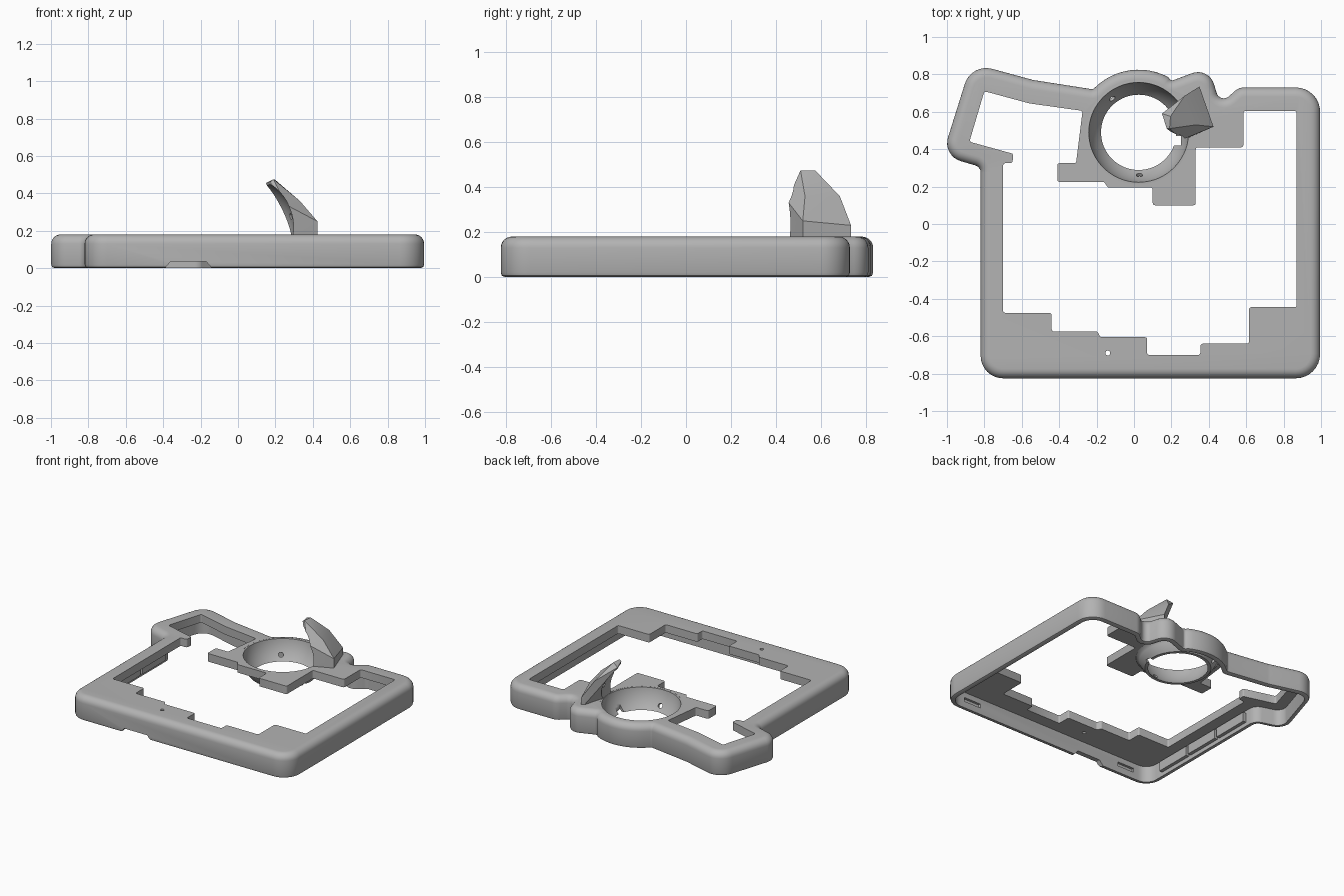
import bpy, bmesh, math
from mathutils import Vector, Matrix

if "Cube" in bpy.data.objects:
    bpy.data.objects.remove(bpy.data.objects["Cube"])

grey = bpy.data.materials.new("matte_grey")
grey.use_nodes = True
grey.diffuse_color = (0.45, 0.45, 0.45, 1)
grey.node_tree.nodes["Principled BSDF"].inputs["Base Color"].default_value = (0.45, 0.45, 0.45, 1)

HEIGHT, PLATE, WALL = 0.18, 0.12, 0.035
CX, CY, CZ, BALL = 0.025, 0.49, 0.22, 0.27


def make(name, bm):
    bmesh.ops.recalc_face_normals(bm, faces=bm.faces)
    mesh = bpy.data.meshes.new(name)
    bm.to_mesh(mesh)
    bm.free()
    mesh.materials.append(grey)
    ob = bpy.data.objects.new(name, mesh)
    bpy.context.collection.objects.link(ob)
    return ob


def fillet(corners, steps=8):
    """Round each (x, y, radius) corner of a closed outline."""
    out = []
    for i, (x, y, r) in enumerate(corners):
        p = Vector((x, y))
        a = Vector(corners[i - 1][:2]) - p
        b = Vector(corners[(i + 1) % len(corners)][:2]) - p
        if r == 0:
            out.append(p)
            continue
        half = a.angle(b) / 2
        d = min(r / math.tan(half), a.length * 0.48, b.length * 0.48)
        r = d * math.tan(half)
        c = p + (a.normalized() + b.normalized()).normalized() * (r / math.sin(half))
        s, e = p + a.normalized() * d - c, p + b.normalized() * d - c
        turn = math.atan2(s.x * e.y - s.y * e.x, s.dot(e))
        out += [c + Matrix.Rotation(turn * k / steps, 2) @ s for k in range(steps + 1)]
    return out


def inset(pts, d):
    """Move a counter-clockwise outline inwards."""
    out = []
    for i, p in enumerate(pts):
        a = (p - pts[i - 1]).normalized()
        b = (pts[(i + 1) % len(pts)] - p).normalized()
        n = Vector((-a.y - b.y, a.x + b.x)).normalized()
        out.append(p + n * d / max(0.5, n.dot(Vector((-a.y, a.x)))))
    return out


def loft(name, pts, profile):
    """Stack insets of an outline; profile holds (inset, z)."""
    bm = bmesh.new()
    rings = [[bm.verts.new((p.x, p.y, z)) for p in inset(pts, d)] for d, z in profile]
    n = len(pts)
    for lo, hi in zip(rings, rings[1:]):
        for i in range(n):
            j = (i + 1) % n
            bm.faces.new((lo[i], lo[j], hi[j], hi[i]))
    bm.faces.new(rings[0][::-1])
    bm.faces.new(rings[-1])
    return make(name, bm)


def box(name, x0, x1, y0, y1, z0, z1):
    bm = bmesh.new()
    m = Matrix.Translation(((x0 + x1) / 2, (y0 + y1) / 2, (z0 + z1) / 2))
    bmesh.ops.create_cube(bm, size=1, matrix=m @ Matrix.Diagonal((x1 - x0, y1 - y0, z1 - z0, 1)))
    return make(name, bm)


def rod(r, length, matrix):
    bm = bmesh.new()
    bmesh.ops.create_cone(bm, cap_ends=True, segments=64 if r > 0.1 else 16,
                          radius1=r, radius2=r, depth=length, matrix=matrix)
    return make("rod_cutter", bm)


def cut(ob, cutter):
    cutter.hide_render = True
    mod = ob.modifiers.new("cut", 'BOOLEAN')
    mod.operation, mod.solver, mod.object = 'DIFFERENCE', 'EXACT', cutter
    bpy.context.view_layer.objects.active = ob
    bpy.ops.object.modifier_apply(modifier=mod.name)
    bpy.data.objects.remove(cutter)


def smooth(ob, angle=35):
    bpy.ops.object.select_all(action='DESELECT')
    ob.select_set(True)
    bpy.context.view_layer.objects.active = ob
    bpy.ops.object.shade_smooth_by_angle(angle=math.radians(angle))


# Outer outline, counter-clockwise, with the ring bulge on the back edge
arc = [(CX + 0.335 * math.cos(math.radians(t)), CY + 0.335 * math.sin(math.radians(t)), 0)
       for t in range(62, 129, 6)]
outline = fillet([(-0.82, -0.825, 0.12), (0.995, -0.825, 0.13), (0.995, 0.73, 0.13),
                  (0.56, 0.73, 0.08), (0.46, 0.64, 0.04), (0.4, 0.84, 0.09),
                  (0.2, 0.765, 0.02)] + arc +
                 [(-0.22, 0.72, 0.02), (-0.54, 0.77, 0.2), (-0.87, 0.86, 0.12),
                  (-1.025, 0.365, 0.12), (-0.82, 0.305, 0.04)])

# Frame shell: rounded top edge, small bottom edge, hollow underneath
R = 0.05
edge = [(R - R * math.cos(t), HEIGHT - R + R * math.sin(t))
        for t in [k * math.pi / 12 for k in range(7)]]
frame = loft("frame_shell", outline, [(0.018, 0), (0.005, 0.006), (0, 0.02)] + edge)
cut(frame, loft("cavity", outline, [(WALL, -0.1), (WALL, PLATE)]))

# Stepped opening through the top plate
opening = [(-0.70, 0.325), (-0.70, -0.475), (-0.44, -0.475), (-0.44, -0.575), (-0.195, -0.575),
           (-0.18, -0.605), (0.07, -0.605), (0.07, -0.7), (0.355, -0.7), (0.355, -0.64),
           (0.615, -0.64), (0.615, -0.445), (0.87, -0.445), (0.87, 0.605), (0.585, 0.605),
           (0.585, 0.41), (0.33, 0.41), (0.33, 0.1), (0.1, 0.1), (0.1, 0.195), (-0.14, 0.195),
           (-0.16, 0.225), (-0.41, 0.225), (-0.41, 0.325), (-0.31, 0.325), (-0.275, 0.605),
           (-0.56, 0.645), (-0.8, 0.71), (-0.88, 0.44), (-0.645, 0.375), (-0.65, 0.325)]
cut(frame, loft("opening", fillet([(x, y, 0.012) for x, y in opening], 3), [(0, 0.05), (0, 0.3)]))

# Ring bore, pin hole, front finger notch and latch slots
cut(frame, rod(0.28, 0.4, Matrix.Translation((CX, CY, 0.15))))
cut(frame, rod(0.013, 0.4, Matrix.Translation((-0.14, -0.69, 0.15))))
notch = fillet([(-0.39, -0.05, 0), (-0.14, -0.05, 0), (-0.14, 0, 0), (-0.17, 0.035, 0.01),
                (-0.36, 0.035, 0.01), (-0.39, 0, 0)], 3)
cutter = loft("notch", notch, [(0, 0), (0, 0.2)])
cutter.matrix_world = Matrix.Translation((0, -0.7, 0)) @ Matrix.Rotation(math.pi / 2, 4, 'X')
bpy.context.view_layer.update()
cut(frame, cutter)
for x in (0.76, -0.59):
    cut(frame, box("slot", x - 0.07, x + 0.07, -0.808, -0.76, 0.05, 0.08))
smooth(frame)

# Retaining ribs on the inside of the right wall
for i, y in enumerate((-0.5, -0.2, 0.1)):
    box(f"wall_rib_{i + 1}", -0.80, -0.76, y - 0.14, y + 0.14, 0.03, 0.10)

# Ball socket: lathed spherical bowl, open at the bottom
bm = bmesh.new()
zs = [HEIGHT - k * 0.14 / 10 for k in range(11)]
inner = [(math.sqrt(BALL ** 2 - (z - CZ) ** 2), z) for z in zs]
outer = [(r + 0.022, z) for r, z in inner[:4:-1]] + [(0.284, PLATE), (0.284, HEIGHT - 0.001)]
loop = [bm.verts.new((CX + r, CY, z)) for r, z in inner + outer]
edges = [bm.edges.new((loop[i - 1], loop[i])) for i in range(len(loop))]
bmesh.ops.spin(bm, geom=loop + edges, cent=(CX, CY, 0), axis=(0, 0, 1),
               angle=2 * math.pi, steps=72, use_merge=True)
bmesh.ops.remove_doubles(bm, verts=bm.verts, dist=0.0001)
socket = make("ball_socket", bm)
cut(socket, box("socket_notch", 0.19, 0.25, 0.42, 0.47, 0, 0.11))

# Thumb hook: faceted fin hollowed by the ball
bm = bmesh.new()
for p in [(0.15, 0.59, 0.455), (0.175, 0.51, 0.465), (0.195, 0.575, 0.475), (0.19, 0.51, 0.475),
          (0.27, 0.685, 0.36), (0.33, 0.53, 0.36), (0.255, 0.45, 0.34), (0.265, 0.45, 0.15),
          (0.35, 0.735, 0.23), (0.35, 0.735, 0.15), (0.425, 0.52, 0.25), (0.425, 0.52, 0.15)]:
    bm.verts.new(p)
bmesh.ops.convex_hull(bm, input=bm.verts)
hook = make("thumb_hook", bm)
bm = bmesh.new()
bmesh.ops.create_uvsphere(bm, u_segments=64, v_segments=40, radius=BALL + 0.003,
                          matrix=Matrix.Translation((CX, CY, CZ)))
cut(hook, make("ball", bm))

# Bearing holes aimed at the ball centre
for ob, azimuth, lift in ((socket, 128, -32), (socket, -89, -32), (hook, 15, 12)):
    a, e = math.radians(azimuth), math.radians(lift)
    d = Vector((math.cos(a) * math.cos(e), math.sin(a) * math.cos(e), math.sin(e)))
    cut(ob, rod(0.017, 0.06, Matrix.Translation(Vector((CX, CY, CZ)) + d * BALL)
                @ d.to_track_quat('Z', 'Y').to_matrix().to_4x4()))
smooth(socket)
smooth(hook, 20)
